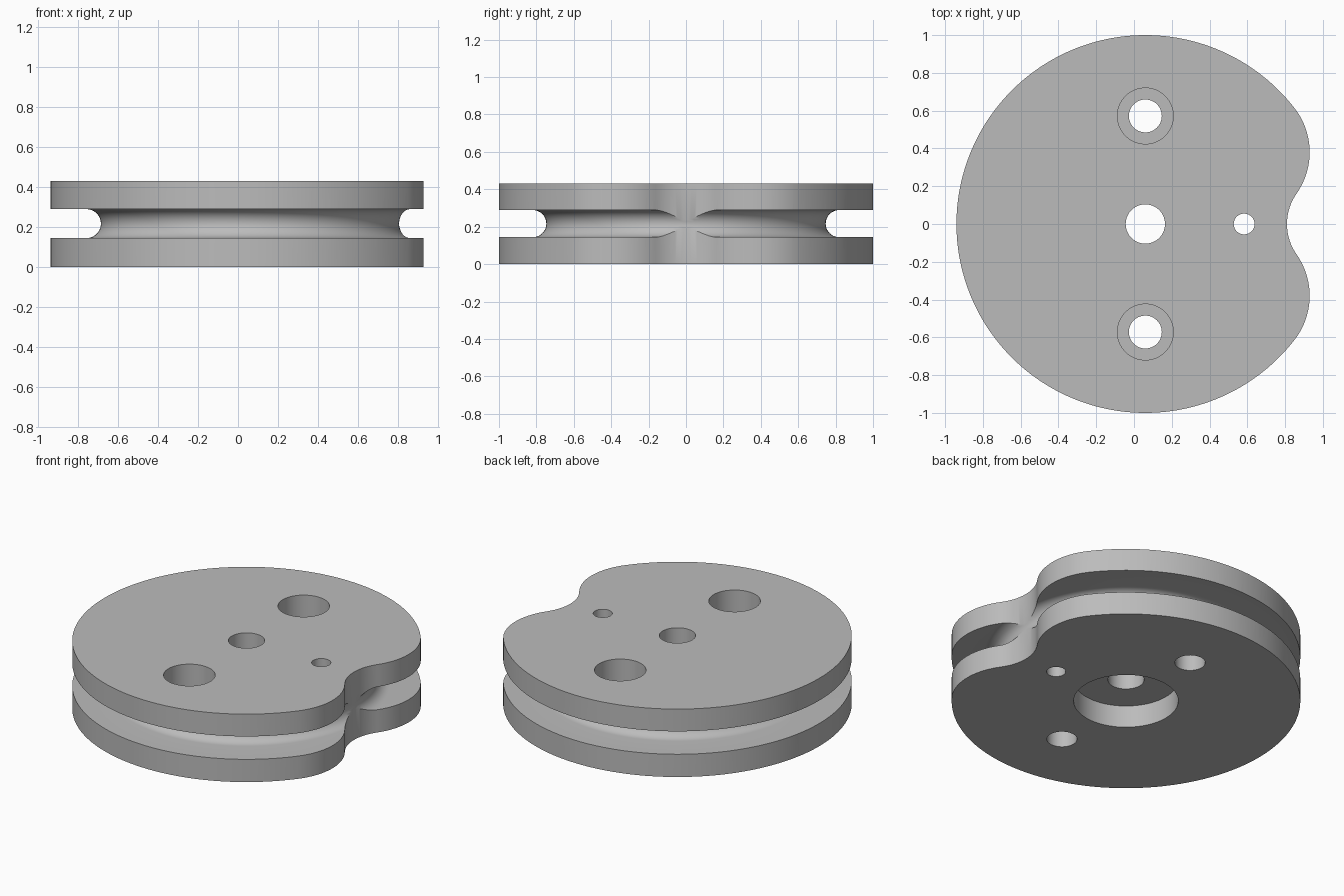
import bpy, bmesh, math

if "Cube" in bpy.data.objects:
    bpy.data.objects.remove(bpy.data.objects["Cube"])

CX, H = 0.06, 0.43            # disc centre and thickness
SEG = 160

gray = bpy.data.materials.new("plain gray")
gray.diffuse_color = (0.5, 0.5, 0.5, 1)
gray.use_nodes = True
gray.node_tree.nodes["Principled BSDF"].inputs["Base Color"].default_value = gray.diffuse_color


def make_object(name, bm):
    bmesh.ops.recalc_face_normals(bm, faces=bm.faces)
    mesh = bpy.data.meshes.new(name)
    bm.to_mesh(mesh)
    bm.free()
    mesh.materials.append(gray)
    obj = bpy.data.objects.new(name, mesh)
    bpy.context.collection.objects.link(obj)
    return obj


def arc(cx, cy, r, a0, a1, n):
    return [(cx + r * math.cos(a0 + (a1 - a0) * i / n),
             cy + r * math.sin(a0 + (a1 - a0) * i / n)) for i in range(n + 1)]


def prism(name, outline, z0, z1):
    bm = bmesh.new()
    face = bm.faces.new([bm.verts.new((x, y, z0)) for x, y in outline])
    top = bmesh.ops.extrude_face_region(bm, geom=[face])["geom"]
    bmesh.ops.translate(bm, vec=(0, 0, z1 - z0),
                        verts=[v for v in top if isinstance(v, bmesh.types.BMVert)])
    return make_object(name, bm)


def cylinder(name, x, y, r, z0, z1, n=64):
    return prism(name, arc(x, y, r, 0, math.tau, n)[:-1], z0, z1)


# Disc outline: big rim, rounded shoulders and a concave notch, all tangent
LX, LY, LR = 0.55, 0.38, 0.38          # shoulder arc
NX, NR = 1.09, 0.28                    # notch arc
a_rim = math.atan2(LY, LX - CX)
a_notch = math.atan2(-LY, NX - LX)
upper = arc(LX, LY, LR, a_notch, a_rim, 28)
rim = arc(CX, 0, 1.0, a_rim, math.tau - a_rim, SEG)
lower = [(x, -y) for x, y in reversed(upper)]
notch = arc(NX, 0, NR, math.pi - a_notch, math.pi + a_notch, 24)
disc = prism("notched_disc", upper + rim[1:-1] + lower + notch[1:-1], 0, H)

# Ring cutter for the round-bottomed rim groove
GR, GZ, GB = 0.0725, 0.2165, 0.747
profile = [(1.2, GZ - GR)] + [
    (GB + GR - GR * math.sin(t), GZ - GR * math.cos(t))
    for t in (math.pi * i / 20 for i in range(21))] + [(1.2, GZ + GR)]
bm = bmesh.new()
rings = []
for s in range(SEG):
    a = math.tau * (s + 0.5) / SEG
    rings.append([bm.verts.new((CX + r * math.cos(a), r * math.sin(a), z)) for r, z in profile])
for s in range(SEG):
    p, q = rings[s], rings[(s + 1) % SEG]
    for i in range(len(profile)):
        j = (i + 1) % len(profile)
        bm.faces.new((p[i], q[i], q[j], p[j]))
cutters = [make_object("groove_cutter", bm)]

# Bores, counterbores and underside recess
cutters.append(cylinder("centre_hole_cutter", CX, 0, 0.104, -0.1, H + 0.1))
cutters.append(cylinder("recess_cutter", CX, 0, 0.30, -0.1, 0.14, 96))
cutters.append(cylinder("pin_hole_cutter", 0.583, 0, 0.055, -0.1, H + 0.1))
for side in (1, -1):
    cutters.append(cylinder("bolt_hole_cutter", CX, side * 0.572, 0.087, -0.1, H + 0.1))
    cutters.append(cylinder("counterbore_cutter", CX, side * 0.572, 0.148, 0.215, H + 0.1))

bpy.context.view_layer.objects.active = disc
disc.select_set(True)
for cutter in cutters:
    cutter.hide_render = True
    cutter.select_set(False)
    mod = disc.modifiers.new(cutter.name, "BOOLEAN")
    mod.operation, mod.solver, mod.object = "DIFFERENCE", "EXACT", cutter
    bpy.ops.object.modifier_apply(modifier=mod.name)
for cutter in cutters:
    bpy.data.objects.remove(cutter)

bpy.ops.object.shade_smooth_by_angle(angle=math.radians(30))
